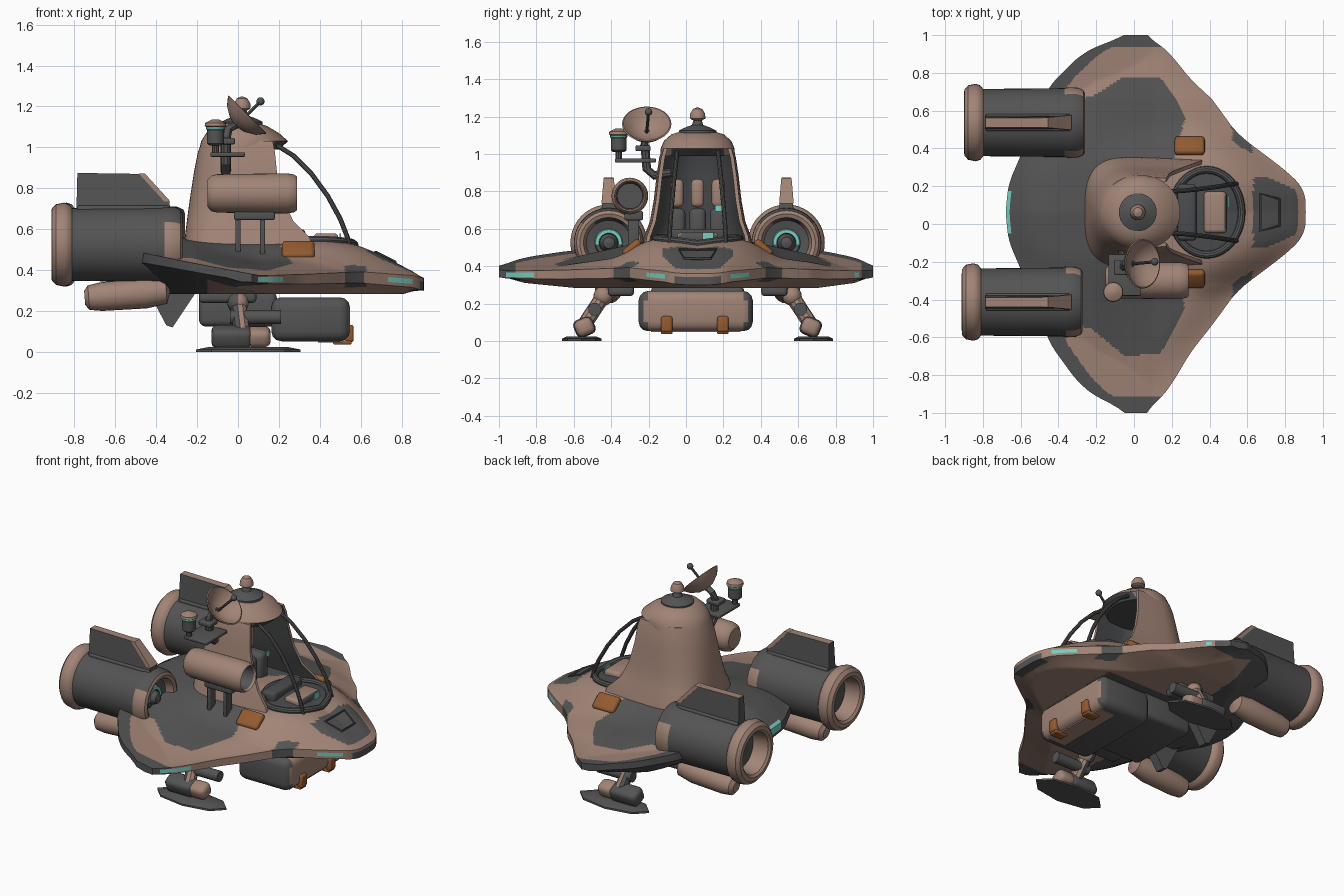
import bpy, bmesh, math
from mathutils import Vector, Matrix

if "Cube" in bpy.data.objects:
    bpy.data.objects.remove(bpy.data.objects["Cube"])

TAN, DARK, BLACK, ORANGE, CYAN = range(5)
MATS = []
for name, rgb in (("dusty tan", (.36, .232, .182)), ("dark grey", (.088, .088, .088)),
                  ("cockpit grey", (.07, .072, .075)), ("burnt orange", (.29, .105, .03)),
                  ("cyan light", (.19, .62, .54))):
    m = bpy.data.materials.new(name)
    m.use_nodes = True
    m.diffuse_color = (*rgb, 1)
    m.node_tree.nodes["Principled BSDF"].inputs["Base Color"].default_value = (*rgb, 1)
    MATS.append(m)
C = .062  # centre line of the craft


def finish(name, bm, mat):
    """mat is a colour index or a rule of face centre and normal."""
    bmesh.ops.remove_doubles(bm, verts=bm.verts, dist=1e-5)
    bmesh.ops.recalc_face_normals(bm, faces=bm.faces)
    bm.normal_update()
    for f in bm.faces:
        f.material_index = mat(f.calc_center_median(), f.normal) if callable(mat) else mat
    me = bpy.data.meshes.new(name)
    bm.to_mesh(me)
    bm.free()
    for m in MATS:
        me.materials.append(m)
    ob = bpy.data.objects.new(name, me)
    bpy.context.collection.objects.link(ob)


def loft(name, rings, mat, loop=False):
    bm = bmesh.new()
    vs = [[bm.verts.new(p) for p in r] for r in rings]
    n = len(vs[0])
    for a, b in zip(vs, vs[1:] + (vs[:1] if loop else [])):
        for i in range(n):
            j = (i + 1) % n
            bm.faces.new((a[i], a[j], b[j], b[i]))
    if not loop:
        bm.faces.new(vs[0])
        bm.faces.new(vs[-1])
    finish(name, bm, mat)


def circle(r, n, ry=None):
    return [Vector((r * math.cos(a), (ry or r) * math.sin(a), 0))
            for a in (2 * math.pi * i / n for i in range(n))]


def lathe(name, prof, loc, mat, axis=(0, 0, 1), n=32):
    q = Vector(axis).to_track_quat('Z', 'Y')
    loft(name, [[Vector(loc) + q @ (p + Vector((0, 0, h))) for p in circle(max(r, 1e-4), n)]
                for h, r in prof], mat)


def tube(name, pts, r, mat, n=10, loop=False):
    pts = [Vector(p) for p in pts]
    rings = []
    for i, p in enumerate(pts):
        nxt = pts[(i + 1) % len(pts)] if loop else pts[min(i + 1, len(pts) - 1)]
        prv = pts[i - 1] if loop else pts[max(i - 1, 0)]
        q = (nxt - prv).to_track_quat('Z', 'Y')
        rings.append([p + q @ c for c in circle(r, n)])
    loft(name, rings, mat, loop)


def box(name, loc, size, mat, bevel=.01, roll=0):
    bm = bmesh.new()
    bmesh.ops.create_cube(bm, size=1)
    bmesh.ops.scale(bm, vec=size, verts=bm.verts)
    if bevel:
        bmesh.ops.bevel(bm, geom=bm.edges[:], offset=bevel, segments=3, profile=.5, affect='EDGES')
    bm.transform(Matrix.Translation(loc) @ Matrix.Rotation(roll, 4, 'X'))
    finish(name, bm, mat)


def ball(name, loc, r, mat):
    prof = [(-r * math.cos(math.pi * i / 10), r * math.sin(math.pi * i / 10)) for i in range(11)]
    lathe(name, prof, loc, mat, n=20)


def lerp(table, x):
    if x <= table[0][0]:
        return table[0][1]
    for (a, u), (b, v) in zip(table, table[1:]):
        if x <= b:
            return u + (v - u) * (x - a) / (b - a)
    return table[-1][1]


def soft(table, x):
    return sum(lerp(table, x + d * .025) for d in range(-2, 3)) / 5


def inside(poly, x, y):
    hit = False
    for (ax, ay), (bx, by) in zip(poly, poly[1:] + poly[:1]):
        if (ay > y) != (by > y) and x < ax + (bx - ax) * (y - ay) / (by - ay):
            hit = not hit
    return hit


# Hull outline: front and rear edge over span, edge height over length, top height over span
FRONT = [(0, .91), (.12, .905), (.2, .83), (.33, .66), (.41, .55), (.59, .42), (.74, .3), (.91, .2), (1, .13), (1.06, .05)]
REAR = [(0, -.68), (.15, -.665), (.3, -.6), (.5, -.52), (.62, -.47), (.69, -.45), (.91, -.29), (1, -.17), (1.06, -.01)]
EDGE = [(-.68, .42), (-.46, .46), (-.2, .41), (.1, .355), (.3, .355), (.6, .365), (.85, .345), (.91, .33)]
REAR_TOP = [(0, .56), (.25, .54), (1.06, .36)]
FRONT_TOP = [(0, .56), (.27, .54), (.43, .445), (1.06, .36)]


def span(y):
    s = abs(y - C)
    return .6 + (s - .6) * 1.353 if y > C and s > .6 else s


def half(s):
    return .031 - .01 * s


def top(x, y):
    s = span(y)
    e = lerp(EDGE, x) + half(s)
    front = (soft(FRONT, s) - x) / (.24 + .36 * max(0, 1 - s / .4))
    k = max(0, min(1, front, (x - soft(REAR, s)) / .25))
    blend = max(0, min(1, (x + .2) / .3))
    crown = soft(REAR_TOP, s) * (1 - blend) + soft(FRONT_TOP, s) * blend
    return e + max(0, crown - e) * math.sin(k * math.pi / 2) ** 1.2


def bottom(x, y):
    s = span(y)
    e = lerp(EDGE, x) - half(s)
    k = max(0, min(1, (soft(FRONT, s) - x) / (.1 + .1 * min(1, s / .4)), (x - soft(REAR, s)) / .25))
    return e - max(0, e - .283 - .1 * max(0, s - .65)) * k


INNER = [(-.8, -.1), (-.8, .45), (-.45, .55), (-.22, .62), (-.05, .76), (.14, .75), (.27, .5), (.2, .25), (-.1, -.1)]
NOSE = [(.63, -.1), (.63, .19), (.72, .18), (.865, .115), (.865, -.1)]


def hull_paint(c, n):
    s = span(c.y)
    xf, xr = soft(FRONT, s), soft(REAR, s)
    level = c.z - lerp(EDGE, c.x)
    if abs(level) < .008 and xf - c.x < .02:
        low, high = (.88, 1.02) if c.y < 0 else (.92, .96)
        if .73 < c.x < .85 or low < s < high:
            return CYAN
    if level > -.01 and c.x - xr < .014 and s < .11:
        return CYAN
    if c.x < .2 and s > .56 and (c.x - xr < .09 or s > .98):
        return DARK
    if .52 < c.x < .62 and xf - c.x < .07:
        return DARK
    if s < .13 and xf - c.x < .05 and c.z < .336 and n.z < .3:
        return DARK
    if n.z > .1:
        if ((c.x - .385) / .18) ** 2 + ((c.y - C) / .22) ** 2 < 1:
            return BLACK
        return DARK if inside(INNER, c.x, s) or inside(NOSE, c.x, s) else TAN
    if n.z < -.5:
        return DARK if c.x < -.15 or (s < .3 and c.x < .5) or s > .95 else TAN
    return DARK if c.x < -.2 else TAN


rings = []
for i in range(161):
    y = -1 + 2 * i / 160
    s = span(y)
    xf, xr = soft(FRONT, s), soft(REAR, s)
    xs = [xf + (xr - xf) * j / 80 for j in range(81)]
    mid = (.012, -.012)
    rings.append([(x, y, top(x, y)) for x in xs] + [(xr, y, lerp(EDGE, xr) + d) for d in mid]
                 + [(x, y, bottom(x, y)) for x in reversed(xs)]
                 + [(xf, y, lerp(EDGE, xf) - d) for d in mid])
loft("hull", rings, hull_paint)

# Cockpit hood: open-fronted shell with a squarer base, brim roof, cap
rings = []
for z, xr, xf, w, e in ((.47, -.265, .38, .3, .6), (.56, -.26, .35, .285, .65), (.64, -.25, .27, .255, .75),
                        (.75, -.235, .22, .235, .85), (.88, -.215, .19, .22, .95), (.98, -.195, .18, .205, 1),
                        (1.03, -.175, .17, .19, 1)):
    wall = []
    for t in (0, .02):
        arc = [((xr + t) * max(0, math.cos(a)) ** e, (w - t) * math.copysign(abs(math.sin(a)) ** e, a))
               for a in (math.pi * (i / 24 - .5) for i in range(25))]
        row = [(xf, -.95 * w + t), (xf / 2, -.98 * w + t)] + arc + [(xf / 2, .98 * w - t), (xf, .95 * w - t)]
        wall += row if t == 0 else row[::-1]
    rings.append([(x, y + C, z) for x, y in wall])
loft("cockpit_hood", rings, lambda c, n: BLACK if n.x * (c.x - .1) * .3 + n.y * (c.y - C) < -.001 else TAN)
loft("hood_roof", [[(((a + b) / 2) + p.x, C + p.y, z) for p in circle((b - a) / 2, 40, w)] for z, a, b, w in
                   ((.99, -.19, .2, .2), (1.03, -.18, .245, .197), (1.07, -.155, .2, .18), (1.105, -.11, .14, .14), (1.12, -.06, .09, .09))],
     lambda c, n: BLACK if n.z < -.5 else TAN)
lathe("roof_disc", [(0, .1), (.02, .1), (.035, .07), (.05, .03), (.08, .02)], (.02, C, 1.105), DARK)
lathe("roof_knob", [(0, .025), (.01, .042), (.035, .04), (.06, .025), (.07, 0)], (.02, C, 1.18), TAN)

# Canopy frame and cockpit fittings
tube("cockpit_rim", [(x, y, top(x, y) + .005) for x, y in ((.385 + p.x, C + p.y) for p in circle(.185, 40, .225))],
     .02, DARK, loop=True)
for side in (-1, 1):
    tube("canopy_strut", [(x, C + side * w, z) for x, z, w in ((.19, 1.01, .11), (.27, .96, .115), (.36, .87, .125),
                          (.44, .76, .135), (.5, .65, .145), (.535, .56, .15), (.55, .49, .15))], .012, DARK)
for k in (-1, 0, 1):
    box("seat_back", (-.05, C + k * .11, .79), (.07, .07, .15), TAN, .025)
    box("seat_body", (0, C + k * .11, .62), (.16, .09, .18), DARK, .03)
box("pilot_seat", (.43, C, .545), (.12, .22, .07), lambda c, n: DARK if n.x > .7 else TAN, .02)
box("console", (.28, C, .56), (.1, .3, .08), BLACK, .02)
box("console_screen", (.5, C + .055, .55), (.008, .06, .06), CYAN, 0)
box("small_screen", (.1, C + .11, .71), (.008, .035, .035), CYAN, 0)
tube("nose_vent", [(x, C + y, top(x, C + y) + .002) for x, y in ((.67, -.1), (.67, .1), (.77, .07), (.77, -.07))],
     .007, BLACK, n=6, loop=True)

# Engines with top fins and lower pods
EZ = .525


def engine_paint(c, n):
    r = math.hypot(c.z - EZ, abs(c.y - C) - .475)
    if c.x < -.8:
        return TAN
    if c.x > -.36 and r > .12:
        return DARK if c.z > .63 and n.x < .7 else TAN
    if c.x > -.36 and .05 < r < .075 and c.z > EZ - .01:
        return CYAN
    return DARK


ENGINE = [(-.8, 0), (-.8, .12), (-.9, .135), (-.912, .15), (-.91, .175), (-.89, .197), (-.85, .205), (-.825, .197),
          (-.81, .178), (-.38, .182), (-.36, .187), (-.31, .185), (-.28, .172), (-.272, .155), (-.28, .135),
          (-.33, .12), (-.34, .075), (-.325, .07), (-.325, .052), (-.34, .048), (-.3, .03), (-.29, 0)]
for side in (-1, 1):
    y = C + side * .475
    lathe("engine", ENGINE, (.006 + side * .006, y, EZ), engine_paint, (1, 0, 0), 40)
    fin = [(-.79, .68), (-.33, .68), (-.335, .735), (-.46, .87), (-.785, .875)]
    edge = [(-.36, .735), (-.33, .735), (-.455, .872), (-.485, .872)]
    for name, outline, w in (("engine_fin", fin, .036), ("fin_front_edge", edge, .039)):
        loft(name, [[(x, y + d * (1 if z < .8 else .7), z) for x, z in outline] for d in (-w, w)],
             lambda c, n: TAN if n.z > .3 or name != "engine_fin" else DARK)
    box("fin_base", (-.56, y, .7), (.45, .09, .03), DARK, .01)
    lathe("lower_pod", [(-.2, 0), (-.2, .035), (-.18, .06), (-.12, .07), (.1, .075), (.2, .06), (.22, 0)],
          (-.55, y, .28), TAN, (1, 0, .08), 20)
    keel = [(-.42, .3), (-.18, .3), (-.3, .12), (-.33, .13)]
    loft("belly_fin", [[(x - .02, C + side * .2 + d, z) for x, z in keel] for d in (-.03, .03)], DARK)

    # Landing leg
    def at(x, s, z):
        return (x, C + side * s, z)

    def leg_paint(c, n):
        return TAN if n.x > 0 else DARK
    box("hip_block", at(-.05, .41, .27), (.28, .14, .06), DARK, .02)
    ball("hip_joint", at(0, .505, .24), .052, leg_paint)
    tube("upper_leg", [at(0, .4, .3), at(0, .505, .24)], .035, leg_paint)
    tube("lower_leg", [at(0, .505, .24), at(.02, .61, .08)], .04, leg_paint)
    tube("leg_damper", [at(-.04, .55, .17), at(.21, .55, .17)], .035, DARK, 14)
    box("shoe_rear", at(-.03, .605, .075), (.2, .11, .1), DARK, .03, -side * .4)
    box("shoe_front", at(.1, .605, .075), (.12, .1, .09), TAN, .03, -side * .4)
    loft("foot_plate", [[(.05 + p.x, C + side * .62 + p.y, z) for p in circle(.255 * k, 8, .105 * k)]
                        for z, k in ((0, 1), (.012, 1), (.025, .75))], DARK)

    # Orange boxes on the hull and on the belly pod
    box("side_lamp", at(.295, .352, .497), (.16, .115, .045), ORANGE, .02, -side * .7)
    y = C - .015 + side * .15
    box("pod_hook", (.545, y, .09), (.04, .06, .085), ORANGE, .012)
    box("pod_hook_foot", (.51, y, .047), (.09, .06, .02), ORANGE, .006)

# Belly pod
box("belly_pod", (.355, C - .01, .16), (.385, .61, .215),
    lambda c, n: TAN if n.x > .95 or (n.x > .2 and abs(n.y) < .1) else DARK, .05)
box("belly_pod_plate", (.45, C - .01, .052), (.12, .48, .009), TAN, 0)
box("belly_block", (0, C, .21), (.38, .5, .17), DARK, .03)

# Side canister on its bracket
lathe("side_canister", [(-.22, 0), (-.22, .065), (-.2, .087), (-.17, .094), (.17, .098), (.205, .092), (.218, .082),
                        (.205, .074), (.12, .068), (.12, 0)], (.07, -.3, .775),
      lambda c, n: DARK if c.x > .15 and math.hypot(c.y + .3, c.z - .775) < .075 else TAN, (1, 0, 0))
box("canister_saddle", (.08, -.28, .67), (.2, .1, .05), DARK, .01)
for x in (0, .12):
    box("canister_bracket", (x, -.28, .56), (.025, .06, .22), DARK, .005)

# Antenna mast, lamp and dish
tube("mast", [(-.06, -.08, .9), (-.06, -.17, .885), (-.06, -.21, .92), (-.06, -.22, 1.05)], .025, DARK)
box("mast_platform", (-.05, -.27, .965), (.17, .22, .022), DARK, .006)
box("mast_head", (-.06, -.23, 1.03), (.09, .08, .03), DARK, .008)
tube("lamp_post", [(-.11, -.36, .96), (-.11, -.36, 1.03)], .018, DARK)
lathe("lamp", [(0, .03), (.01, .042), (.075, .042), (.08, .046), (.09, .046), (.095, .053), (.11, .05), (.125, .02), (.127, 0)],
      (-.11, -.36, 1.01), lambda c, n: TAN if c.z > 1.1 else CYAN if c.z > 1.087 else DARK, n=20)
tube("dish_arm", [(-.06, -.23, 1.03), (-.045, -.21, 1.09), (0, -.21, 1.115)], .02, DARK)
lathe("dish", [(-.08, 0), (-.07, .05), (-.04, .1), (0, .132), (.003, .125), (-.032, .09), (-.058, .045), (-.065, 0)],
      (.045, -.21, 1.16), TAN, (.7, 0, .7))
tube("dish_feed", [(0, -.21, 1.115), (.11, -.2, 1.225)], .008, DARK, 8)
ball("dish_feed_tip", (.11, -.2, 1.225), .02, DARK)

# Smooth shading with sharp edges kept
for ob in bpy.context.scene.objects:
    ob.select_set(ob.type == 'MESH')
    if ob.type == 'MESH':
        bpy.context.view_layer.objects.active = ob
bpy.ops.object.shade_smooth_by_angle(angle=math.radians(35))
